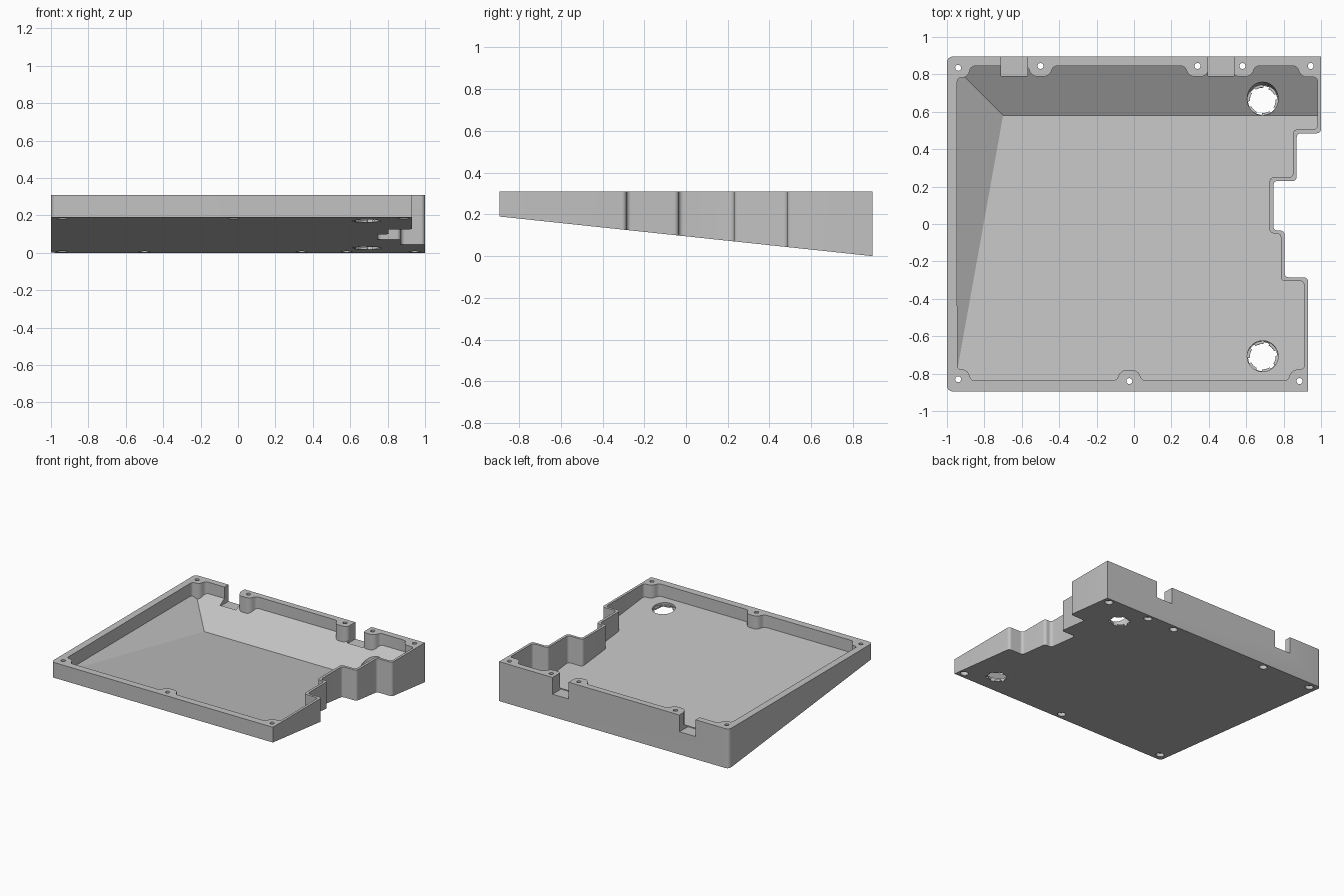
import bpy, bmesh, math
from mathutils import Vector, Matrix

if "Cube" in bpy.data.objects:
    bpy.data.objects.remove(bpy.data.objects["Cube"])

TOP, FRONT, BACK = 0.31, -0.895, 0.895
SLOPE = 0.19 / (BACK - FRONT)
FLOOR = 0.03
TILT = Matrix.Rotation(-math.atan(SLOPE), 4, 'X')


def under(y):
    """Height of the sloping underside."""
    return (BACK - y) * SLOPE


def rounded(points, steps=6):
    """Fillet each (x, y, radius) corner of a closed outline."""
    result = []
    for i, (x, y, r) in enumerate(points):
        p = Vector((x, y))
        a = Vector(points[i - 1][:2]) - p
        b = Vector(points[(i + 1) % len(points)][:2]) - p
        if r == 0:
            result.append(p)
            continue
        half = a.angle(b) / 2
        cut = min(r / math.tan(half), a.length * 0.48, b.length * 0.48)
        rad = cut * math.tan(half)
        a.normalize()
        b.normalize()
        centre = p + (a + b).normalized() * rad / math.sin(half)
        start, end = p + a * cut - centre, p + b * cut - centre
        sweep = start.angle_signed(end)
        for k in range(steps + 1):
            result.append(centre + Matrix.Rotation(-sweep * k / steps, 2) @ start)
    return result


def make_object(name, bm):
    bmesh.ops.recalc_face_normals(bm, faces=bm.faces)
    mesh = bpy.data.meshes.new(name)
    bm.to_mesh(mesh)
    bm.free()
    obj = bpy.data.objects.new(name, mesh)
    bpy.context.collection.objects.link(obj)
    return obj


def prism(outline, low, high):
    bm = bmesh.new()
    base = [bm.verts.new((p.x, p.y, low(p.y))) for p in outline]
    lid = [bm.verts.new((p.x, p.y, high)) for p in outline]
    bm.faces.new(base)
    bm.faces.new(lid)
    n = len(outline)
    for i in range(n):
        j = (i + 1) % n
        bm.faces.new((base[i], base[j], lid[j], lid[i]))
    return bm


def box(size, matrix):
    bm = bmesh.new()
    bmesh.ops.create_cube(bm, size=1, matrix=matrix @ Matrix.Diagonal((*size, 1)))
    return bm


def cylinder(radius, low, high, matrix, sides=32):
    bm = bmesh.new()
    bmesh.ops.create_cone(bm, cap_ends=True, segments=sides, radius1=radius, radius2=radius,
                          depth=high - low,
                          matrix=matrix @ Matrix.Translation((0, 0, (low + high) / 2)))
    return bm


def carve(target, bm):
    """Subtract a solid and discard the cutter."""
    cutter = make_object("cutter", bm)
    cutter.hide_render = True
    mod = target.modifiers.new("carve", 'BOOLEAN')
    mod.operation, mod.solver, mod.object = 'DIFFERENCE', 'EXACT', cutter
    bpy.context.view_layer.objects.active = target
    bpy.ops.object.modifier_apply(modifier=mod.name)
    mesh = cutter.data
    bpy.data.objects.remove(cutter)
    bpy.data.meshes.remove(mesh)


# Wedge-shaped outer shell with a stepped right side
R = 0.022
steps_outer = [(0.93, -0.285), (0.805, -0.285), (0.805, -0.035), (0.745, -0.035),
               (0.745, 0.23), (0.87, 0.23), (0.87, 0.485), (1, 0.485)]
outer = ([(-1, FRONT, 0.03), (0.93, FRONT, 0)] + [(x, y, R) for x, y in steps_outer]
         + [(1, BACK, 0), (-1, BACK, 0.03)])
case = make_object("wedge_case", prism(rounded(outer), under, TOP))

# Inner outline, with screw bosses bulging inwards
W_FRONT, W_BACK, W_LEFT = -0.838, 0.845, -0.945


def boss(x, wall, inward):
    tip = wall + inward * 0.057
    side = inward
    return [(x - side * 0.07, wall, 0.03), (x - side * 0.045, tip, 0.05),
            (x + side * 0.045, tip, 0.05), (x + side * 0.07, wall, 0.03)]


steps_inner = [(0.91, -0.305), (0.785, -0.305), (0.785, -0.05), (0.725, -0.05),
               (0.725, 0.25), (0.85, 0.25), (0.85, 0.505), (0.98, 0.505)]
inner = [(W_LEFT, -0.775, 0.02), (-0.89, -0.78, 0.05), (-0.87, W_FRONT, 0.03)]
inner += boss(-0.025, W_FRONT, 1)
inner += [(0.82, W_FRONT, 0.03), (0.845, -0.78, 0.05), (0.91, -0.775, 0.02)]
inner += [(x, y, R) for x, y in steps_inner]
inner += [(0.98, 0.785, 0.02), (0.895, 0.785, 0.05), (0.87, W_BACK, 0.03)]
for bx in (0.58, 0.34, -0.5):
    inner += boss(bx, W_BACK, -1)
inner += [(-0.87, W_BACK, 0.03), (-0.89, 0.785, 0.05), (W_LEFT, 0.78, 0.02)]

# Hollow, bounded below by the floor, the left ramp and the back ramp
hollow = prism(rounded(inner), lambda y: -0.5, 0.5)
valley = Vector((-0.7, 0.58, under(0.58) + FLOOR))
RAMP = 0.59
for normal in ((0, SLOPE, 1), (RAMP, 0, 1), (0, -RAMP, 1)):
    cut = bmesh.ops.bisect_plane(hollow, geom=hollow.verts[:] + hollow.edges[:] + hollow.faces[:],
                                 plane_co=valley, plane_no=Vector(normal).normalized(),
                                 clear_inner=True)
    rim = [e for e in cut["geom_cut"] if isinstance(e, bmesh.types.BMEdge)]
    bmesh.ops.holes_fill(hollow, edges=rim, sides=0)
carve(case, hollow)

# Cable notches through the back wall
for x in (-0.64, 0.465):
    carve(case, box((0.14, 0.22, 0.3), Matrix.Translation((x, 0.9, 0.328))))

# Screw holes with wider recesses underneath
screws = [(-0.94, 0.835), (-0.94, -0.83), (-0.025, -0.84), (0.885, -0.84),
          (0.945, 0.845), (0.58, 0.845), (0.34, 0.845), (-0.5, 0.845)]
for x, y in screws:
    place = Matrix.Translation((x, y, under(y)))
    carve(case, cylinder(0.016, -0.1, 0.5, place, 20))
    carve(case, cylinder(0.03, -0.1, 0.03, place, 24))

# Slotted foot sockets through the floor
for y in (0.66, -0.71):
    place = Matrix.Translation((0.688, y, under(y))) @ TILT
    carve(case, cylinder(0.069, -0.1, 0.2, place))
    carve(case, cylinder(0.083, 0.012, 0.2, place))
    for k in range(3):
        turn = Matrix.Rotation(math.radians(60 * k + 15), 4, 'Z')
        carve(case, box((0.156, 0.03, 0.1), place @ turn))

# Plain grey plastic
grey = bpy.data.materials.new("light_grey")
grey.use_nodes = True
colour = (0.54, 0.54, 0.54, 1)
grey.diffuse_color = colour
grey.node_tree.nodes["Principled BSDF"].inputs["Base Color"].default_value = colour
case.data.materials.clear()
case.data.materials.append(grey)
for face in case.data.polygons:
    face.material_index = 0

bpy.ops.object.select_all(action='DESELECT')
case.select_set(True)
bpy.context.view_layer.objects.active = case
bpy.ops.object.shade_smooth_by_angle(angle=math.radians(25))
